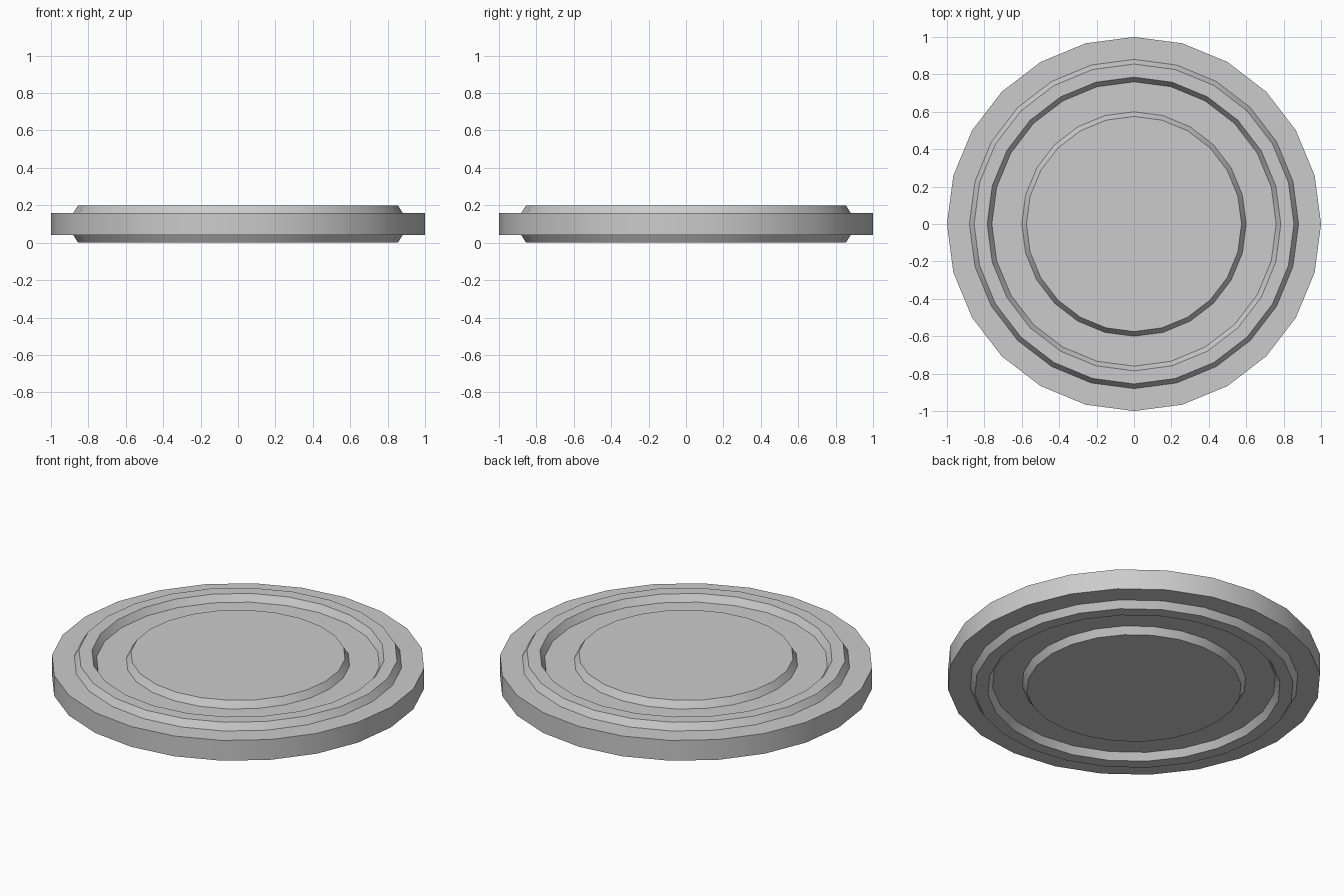
import bpy
import bmesh
import math

cube = bpy.data.objects.get("Cube")
if cube:
    bpy.data.objects.remove(cube, do_unlink=True)

SIDES = 24
THICKNESS = 0.2
STEP = 0.04

# Plain grey material
grey = bpy.data.materials.new("light_grey")
grey.use_nodes = True
colour = (0.6, 0.6, 0.6, 1)
grey.diffuse_color = colour
grey.node_tree.nodes["Principled BSDF"].inputs["Base Color"].default_value = colour

# Half profile of one face: raised centre, groove, raised ring, outer flange
# (radius, depth below the face)
face_profile = [(0, 0), (0.575, 0), (0.6, STEP), (0.76, STEP),
                (0.785, 0), (0.855, 0), (0.88, STEP), (1, STEP)]
top = [(r, THICKNESS - d) for r, d in face_profile]
bottom = [(r, d) for r, d in reversed(face_profile)]

# Revolve the mirrored profile around the vertical axis
bm = bmesh.new()
verts = [bm.verts.new((0, -r, z)) for r, z in top + bottom]
edges = [bm.edges.new(pair) for pair in zip(verts, verts[1:])]
bmesh.ops.spin(bm, geom=verts + edges, cent=(0, 0, 0), axis=(0, 0, 1),
               angle=math.tau, steps=SIDES, use_merge=False)
bmesh.ops.remove_doubles(bm, verts=bm.verts[:], dist=0.0001)
bmesh.ops.recalc_face_normals(bm, faces=bm.faces[:])

mesh = bpy.data.meshes.new("grooved_disc")
bm.to_mesh(mesh)
bm.free()
mesh.materials.append(grey)
disc = bpy.data.objects.new("grooved_disc", mesh)
bpy.context.collection.objects.link(disc)

# Smooth around the rim, sharp at the steps
bpy.ops.object.select_all(action="DESELECT")
disc.select_set(True)
bpy.context.view_layer.objects.active = disc
bpy.ops.object.shade_smooth_by_angle(angle=math.radians(30))
